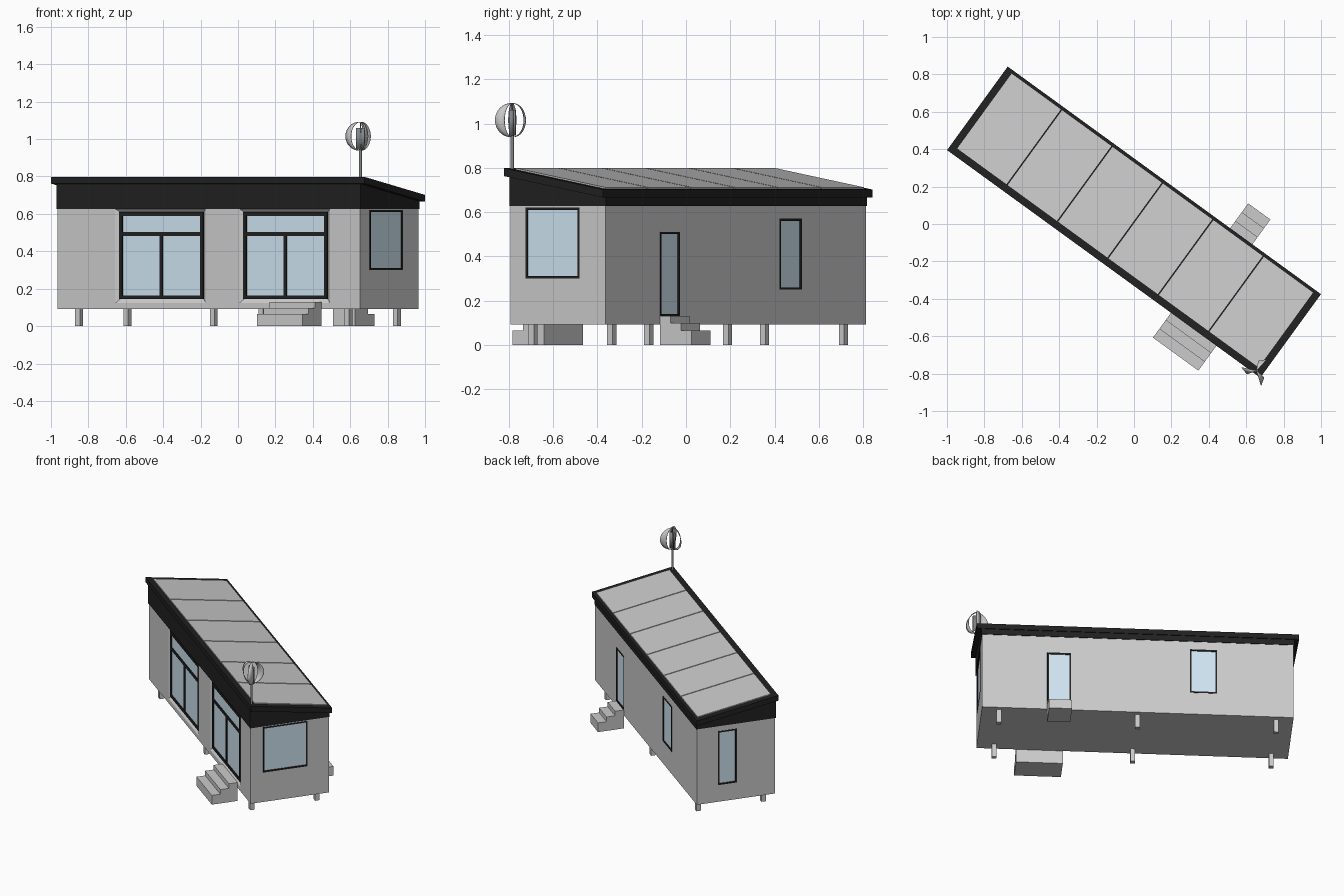
import bpy, bmesh, math
from math import sin, cos, pi, radians
from mathutils import Matrix

if "Cube" in bpy.data.objects:
    bpy.data.objects.remove(bpy.data.objects["Cube"])

# The house is built along local x, then turned to lie diagonally
FRAME = Matrix.Translation((0, 0.01, 0)) @ Matrix.Rotation(radians(-36), 4, 'Z')
HL, HW = 1.0, 0.265          # wall half length and half width


def material(name, col):
    m = bpy.data.materials.new(name)
    m.diffuse_color = (*col, 1)
    m.use_nodes = True
    m.node_tree.nodes["Principled BSDF"].inputs["Base Color"].default_value = m.diffuse_color
    return m


BLACK = material("black_trim", (0.015, 0.015, 0.015))
GLASS = material("pale_glass", (0.62, 0.78, 0.88))
DARK = material("dark_metal", (0.22, 0.24, 0.25))


def finish(name, bm, mat=None, normals=True):
    if normals:
        bmesh.ops.recalc_face_normals(bm, faces=bm.faces)
    me = bpy.data.meshes.new(name)
    bm.to_mesh(me)
    bm.free()
    ob = bpy.data.objects.new(name, me)
    bpy.context.collection.objects.link(ob)
    ob.matrix_world = FRAME
    if mat:
        me.materials.append(mat)
    return ob


def loft(bm, a, b):
    """Closed solid between two matching outlines."""
    va, vb = [bm.verts.new(p) for p in a], [bm.verts.new(p) for p in b]
    bm.faces.new(va)
    bm.faces.new(vb)
    n = len(va)
    for i in range(n):
        bm.faces.new((va[i], va[(i + 1) % n], vb[(i + 1) % n], vb[i]))


def prism(name, profile, x0, x1, mat=None):
    bm = bmesh.new()
    loft(bm, [(x0, y, z) for y, z in profile], [(x1, y, z) for y, z in profile])
    return finish(name, bm, mat)


def on_wall(wall, s, d, z):
    """Point on a wall: s along it, d outward from it."""
    return {'front': (s, -HW - d, z), 'back': (s, HW + d, z),
            'right': (HL + d, s, z), 'left': (-HL - d, s, z)}[wall]


def rect(wall, s0, s1, z0, z1, d):
    return [on_wall(wall, s, d, z) for s, z in ((s0, z0), (s1, z0), (s1, z1), (s0, z1))]


def slabs(name, wall, rects, d0, d1, mat):
    bm = bmesh.new()
    for r in rects:
        loft(bm, rect(wall, *r, d0), rect(wall, *r, d1))
    return finish(name, bm, mat)


# Walls
walls = prism("walls", [(-HW, 0.092), (HW, 0.092), (HW, 0.63), (-HW, 0.63)], -HL, HL)


def opening(name, wall, s0, s1, z0, z1, t, depth, flare=0.0, bars=False):
    """Recess in the wall, glass pane and black frame."""
    k = 0.01 / depth * flare
    g = flare + k
    bm = bmesh.new()
    loft(bm, rect(wall, s0 - g, s1 + g, z0 - g, z1 + g * 0.75, 0.01),
         rect(wall, s0, s1, z0, z1, -depth))
    cut = finish("cutter", bm)
    cut.hide_render = True
    mod = walls.modifiers.new("recess", 'BOOLEAN')
    mod.operation, mod.object, mod.solver = 'DIFFERENCE', cut, 'EXACT'
    bpy.context.view_layer.objects.active = walls
    bpy.ops.object.modifier_apply(modifier=mod.name)
    bpy.data.objects.remove(cut)
    slabs(name + "_glass", wall, [(s0 + t / 2, s1 - t / 2, z0 + t / 2, z1 - t / 2)],
          -depth - 0.005, -depth + 0.004, GLASS)
    frame = [(s0, s1, z0, z0 + t), (s0, s1, z1 - t, z1),
             (s0, s0 + t, z0 + t, z1 - t), (s1 - t, s1, z0 + t, z1 - t)]
    if bars:
        m = (s0 + s1) / 2
        frame += [(s0 + t, s1 - t, 0.482, 0.502), (m - t / 2, m + t / 2, z0 + t, 0.482)]
    slabs(name + "_frame", wall, frame, -depth - 0.005, -depth + 0.01, BLACK)


# Windows and doors
for i, c in enumerate((-0.32, 0.50)):
    opening(f"front_glazing_{i + 1}", 'front', c - 0.277, c + 0.277, 0.145, 0.61,
            0.02, 0.015, flare=0.022, bars=True)
opening("right_window", 'right', -0.18, 0.12, 0.30, 0.62, 0.01, 0.008)
opening("left_window", 'left', -0.005, 0.122, 0.21, 0.59, 0.01, 0.008)
opening("back_door", 'back', 0.43, 0.582, 0.13, 0.51, 0.01, 0.008)
opening("back_window", 'back', -0.508, -0.335, 0.25, 0.57, 0.01, 0.008)

# Fascia, sloping roof slab and six roof panels
prism("fascia", [(-0.269, 0.627), (0.269, 0.627), (0.269, 0.67), (-0.269, 0.768)],
      -HL - 0.004, HL + 0.004, BLACK)


def top(y):
    return 0.75 - 0.175 * y


prism("roof_slab", [(-0.276, top(-0.276) - 0.036), (0.276, top(0.276) - 0.036),
                    (0.276, top(0.276)), (-0.276, top(-0.276))], -1.035, 1.035, BLACK)
for i in range(6):
    x = -1 + i / 3
    y0, y1 = -0.237, 0.258
    prism(f"roof_panel_{i + 1}", [(y0, top(y0) - 0.005), (y1, top(y1) - 0.005),
                                  (y1, top(y1) + 0.007), (y0, top(y0) + 0.007)],
          x + 0.004, x + 1 / 3 - 0.004)

# Legs
for x in (-0.89, 0, 0.89):
    for y in (-0.22, 0.22):
        prism("leg", [(y - 0.015, 0), (y + 0.015, 0), (y + 0.015, 0.1), (y - 0.015, 0.1)],
              x - 0.015, x + 0.015)

# Steps
for name, side, x0, x1 in (("front_steps", -1, 0.445, 0.745), ("back_steps", 1, 0.435, 0.582)):
    prof = [(HW, 0), (0.44, 0), (0.44, 0.065), (0.382, 0.065), (0.382, 0.098),
            (0.324, 0.098), (0.324, 0.13), (HW, 0.13)]
    prism(name, [(side * y, z) for y, z in prof], x0, x1)

# Wind turbine at the front right corner
TX, TY, TZ = 0.997, -0.258, 1.015


def rod(name, r, z0, z1, mat=None):
    bm = bmesh.new()
    bmesh.ops.create_cone(bm, cap_ends=True, segments=12, radius1=r, radius2=r, depth=z1 - z0,
                          matrix=Matrix.Translation((TX, TY, (z0 + z1) / 2)))
    return finish(name, bm, mat)


def sheet(name, rows, mat=None):
    """Thin curved sheet through rows of points."""
    bm = bmesh.new()
    vs = [[bm.verts.new((TX + x, TY + y, z)) for x, y, z in r] for r in rows]
    for a, b in zip(vs, vs[1:]):
        for j in range(len(a) - 1):
            bm.faces.new((a[j], a[j + 1], b[j + 1], b[j]))
    ob = finish(name, bm, mat)
    mod = ob.modifiers.new("thickness", 'SOLIDIFY')
    mod.thickness, mod.offset = 0.003, 0
    for p in ob.data.polygons:
        p.use_smooth = True


rod("turbine_pole", 0.008, 0.77, 0.945, DARK)
rod("turbine_shaft", 0.004, 0.94, 1.09, DARK)

for k in range(3):
    a = radians(216 + 120 * k)
    rows = []
    for i in range(17):
        t = pi * i / 16
        r, w = 0.062 * sin(t) + 0.003, 0.021 * sin(t) + 0.002
        b = a + 0.7                    # tilted chord
        row = []
        for s in (-1, 0, 1):
            x = r * cos(a) - s * w * sin(b)
            y = r * sin(a) + s * w * cos(b)
            row.append((x, y, TZ + 0.076 * cos(t)))
        rows.append(row)
    sheet(f"turbine_blade_{k + 1}", rows)

# Inner rotor of two half-round scoops
for k in (0, 1):
    arc = [(0.012 + 0.014 * cos(pi * i / 10), 0.014 * sin(pi * i / 10)) for i in range(11)]
    f = 1 - 2 * k
    sheet(f"turbine_scoop_{k + 1}", [[(f * x, f * y, z) for x, y in arc] for z in (0.945, 1.06)], DARK)
